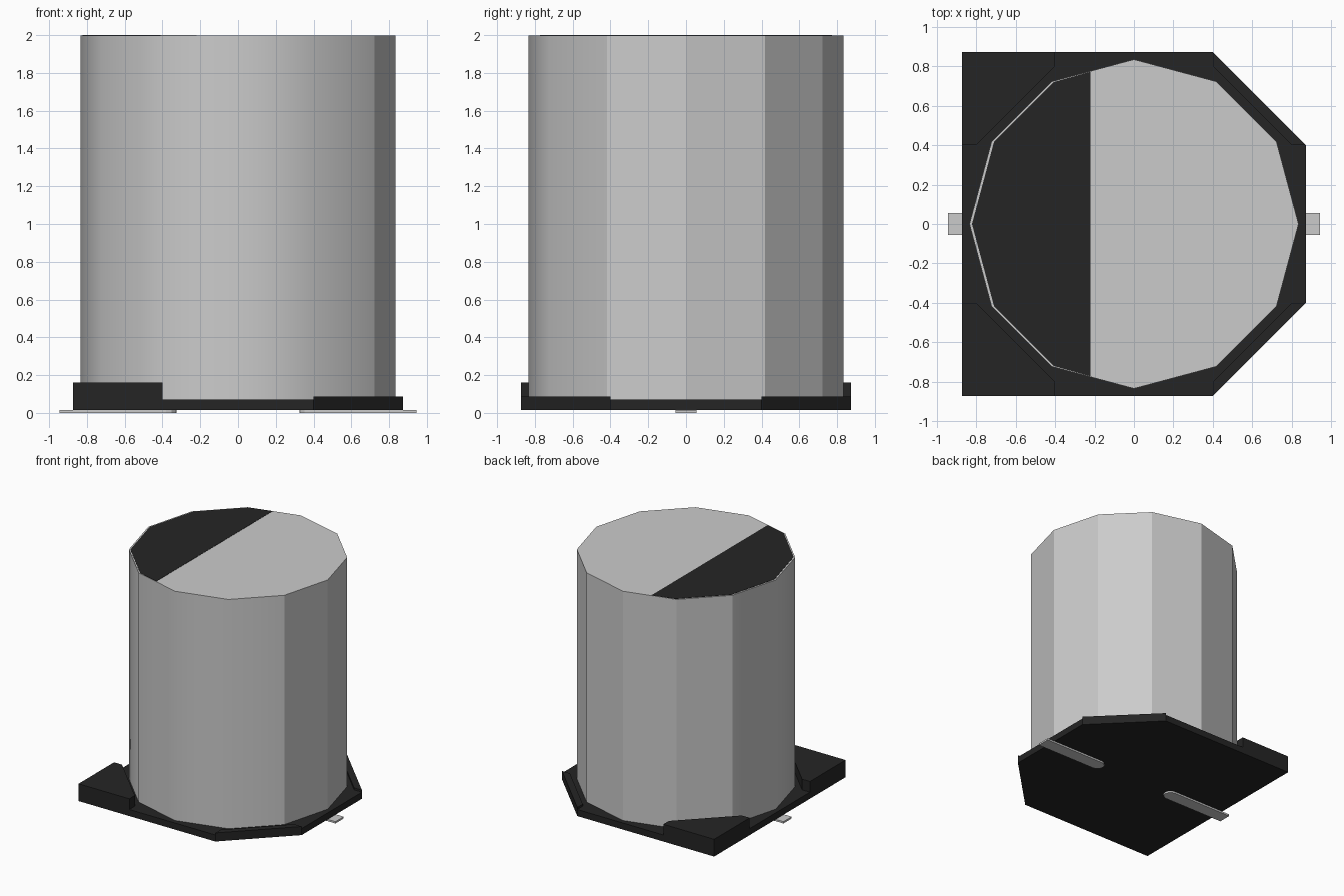
import bpy, bmesh, math

cube = bpy.data.objects.get("Cube")
if cube:
    bpy.data.objects.remove(cube, do_unlink=True)


def material(name, rgb):
    m = bpy.data.materials.new(name)
    m.use_nodes = True
    m.diffuse_color = (*rgb, 1)
    m.node_tree.nodes["Principled BSDF"].inputs["Base Color"].default_value = (*rgb, 1)
    return m


metal = material("light grey metal", (0.6, 0.6, 0.6))
black = material("black plastic", (0.018, 0.018, 0.018))


def prism(name, outline, z0, z1, mat):
    """Extrude a flat outline from z0 up to z1."""
    bm = bmesh.new()
    low = [bm.verts.new((x, y, z0)) for x, y in outline]
    high = [bm.verts.new((x, y, z1)) for x, y in outline]
    bm.faces.new(low)
    bm.faces.new(high)
    for i in range(len(low)):
        j = (i + 1) % len(low)
        bm.faces.new((low[i], low[j], high[j], high[i]))
    bmesh.ops.recalc_face_normals(bm, faces=bm.faces)
    mesh = bpy.data.meshes.new(name)
    bm.to_mesh(mesh)
    bm.free()
    mesh.materials.append(mat)
    ob = bpy.data.objects.new(name, mesh)
    bpy.context.collection.objects.link(ob)
    return ob


def ring(radius, start, stop, step=30):
    return [(radius * math.cos(math.radians(a)), radius * math.sin(math.radians(a)))
            for a in range(start, stop, step)]


R, W, C, I = 0.835, 0.873, 0.4, 0.8     # can radius, base half width, corner cut, inner cut
BOTTOM, TOP = 0.015, 2.0

# Twelve-sided can, rounded shading on the front and marked side only
can = prism("can", ring(R, 0, 360), 0.07, TOP - 0.002, metal)
for f in can.data.polygons:
    angle = math.degrees(math.atan2(f.normal.y, f.normal.x)) % 360
    f.use_smooth = abs(f.normal.z) < 0.5 and 150 < angle < 330

# Dark polarity mark on the lid, set in slightly from the rim
cut = -0.22
mark = [(x + 0.01, y) for x, y in ring(R - 0.003, 120, 270)]
prism("polarity_mark", [(cut, 0.773)] + mark + [(cut, -0.773)], TOP - 0.002, TOP, black)

# Base plate with two chamfered corners
prism("base_plate", [(-W, -W), (C, -W), (W, -C), (W, C), (C, W), (-W, W)],
      BOTTOM, 0.07, black)

# Raised corners of the base, mirrored front to back
for side, s in (("front", -1), ("back", 1)):
    prism(side + "_square_corner",
          [(-W, s * W), (-C, s * W), (-C, s * I), (-I, s * C), (-W, s * C)],
          BOTTOM, 0.16, black)
    prism(side + "_chamfer_rim",
          [(C, s * W), (W, s * C), (I, s * C), (C, s * I)],
          BOTTOM, 0.087, black)

# Flat leads with rounded inner ends
for side, s in (("left", 1), ("right", -1)):
    r = 0.055
    tip = [(s * (0.325 + r - x), y) for x, y in ring(r, -90, 91)]
    prism(side + "_lead", [(s * 0.945, -r)] + tip + [(s * 0.945, r)], 0.0, BOTTOM, metal)
